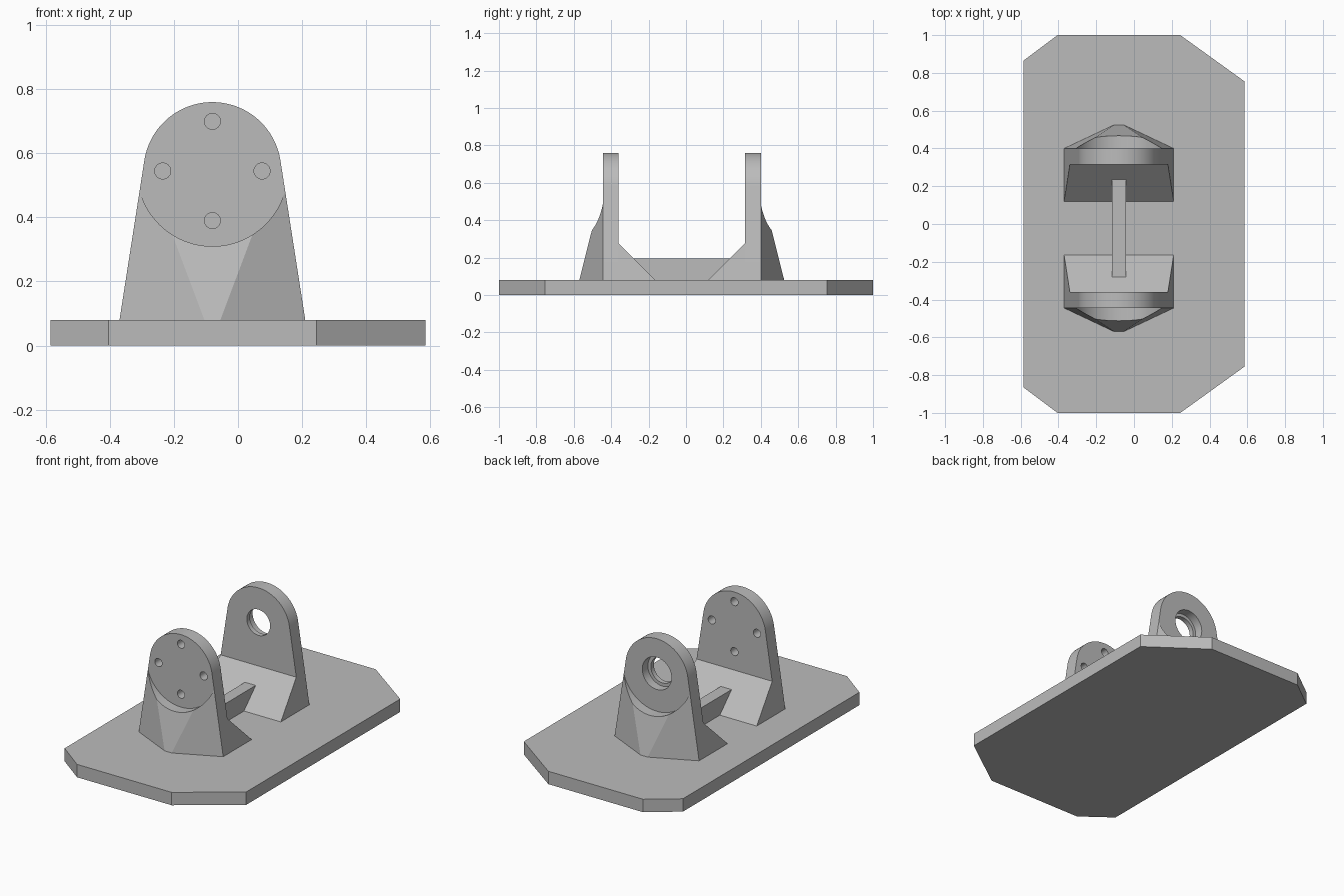
import bpy, bmesh
from math import sin, cos, pi, atan2, acos, hypot, radians
from mathutils import Matrix

if "Cube" in bpy.data.objects:
    bpy.data.objects.remove(bpy.data.objects["Cube"])

grey = bpy.data.materials.new("plain grey")
grey.use_nodes = True
grey.diffuse_color = (0.5, 0.5, 0.5, 1)
grey.node_tree.nodes["Principled BSDF"].inputs["Base Color"].default_value = (0.5, 0.5, 0.5, 1)

CX, CZ, R = -0.08, 0.545, 0.215        # lug centre and radius
FLOOR, FOOT = 0.08, 0.29               # base top, half width of lug foot
MID = -0.0225                          # mirror plane between the lugs
INNER, OUTER, TIP, TOE = 0.3375, 0.4225, 0.5475, 0.1425   # distances from MID

# Tangent point where the straight sides meet the round top
reach = hypot(FOOT, CZ - FLOOR)
tangent = atan2(FLOOR - CZ, FOOT) + acos(R / reach)
TX, TZ = R * cos(tangent), CZ + R * sin(tangent)


def half_width(z):
    return FOOT + (TX - FOOT) * (z - FLOOR) / (TZ - FLOOR)


def hull(name, points):
    """Solid convex part around a few points."""
    bm = bmesh.new()
    for p in points:
        bm.verts.new(p)
    bmesh.ops.convex_hull(bm, input=bm.verts)
    bmesh.ops.dissolve_limit(bm, angle_limit=radians(0.5), verts=bm.verts, edges=bm.edges)
    bmesh.ops.recalc_face_normals(bm, faces=bm.faces)
    mesh = bpy.data.meshes.new(name)
    bm.to_mesh(mesh)
    bm.free()
    mesh.materials.append(grey)
    ob = bpy.data.objects.new(name, mesh)
    bpy.context.collection.objects.link(ob)
    return ob


def drill(ob, x, z, radius, y0, y1, sides=96):
    """Cut a round hole along y."""
    bm = bmesh.new()
    spot = Matrix.Translation((x, (y0 + y1) / 2, z)) @ Matrix.Rotation(pi / 2, 4, 'X')
    bmesh.ops.create_cone(bm, cap_ends=True, segments=sides, radius1=radius,
                          radius2=radius, depth=abs(y1 - y0), matrix=spot)
    mesh = bpy.data.meshes.new("drill")
    bm.to_mesh(mesh)
    bm.free()
    mesh.materials.append(grey)
    cutter = bpy.data.objects.new("drill", mesh)
    cutter.hide_render = True
    bpy.context.collection.objects.link(cutter)
    mod = ob.modifiers.new("hole", 'BOOLEAN')
    mod.operation, mod.solver, mod.object = 'DIFFERENCE', 'EXACT', cutter
    select(ob)
    bpy.ops.object.modifier_apply(modifier=mod.name)
    bpy.data.objects.remove(cutter)


def select(ob):
    bpy.ops.object.select_all(action='DESELECT')
    ob.select_set(True)
    bpy.context.view_layer.objects.active = ob


def smooth(ob):
    select(ob)
    bpy.ops.object.shade_smooth_by_angle(angle=radians(25))


# Base plate with clipped corners
outline = [(-0.585, 0.865), (-0.405, 1), (0.245, 1), (0.585, 0.755)]
hull("base_plate", [(x, s * y, z) for x, y in outline for s in (-1, 1) for z in (0, FLOOR)])

for label, s in (("front", -1), ("back", 1)):
    def y(v):
        return MID + s * v

    # Upright lug: tapered sides with a round top
    arc = [tangent + (pi - 2 * tangent) * i / 64 for i in range(65)]
    profile = [(CX + R * cos(a), CZ + R * sin(a)) for a in arc]
    profile += [(CX - FOOT, FLOOR), (CX + FOOT, FLOOR)]
    lug = hull(label + "_lug", [(x, y(v), z) for x, z in profile for v in (INNER, OUTER)])
    if s < 0:
        # Four bolt holes
        for k in range(4):
            drill(lug, CX + 0.155 * cos(k * pi / 2), CZ + 0.155 * sin(k * pi / 2),
                  0.025, y(INNER - 0.05), y(OUTER + 0.05), 32)
    else:
        # Stepped bearing bore
        drill(lug, CX, CZ, 0.08, y(INNER - 0.05), y(OUTER + 0.05))
        drill(lug, CX, CZ, 0.1, y(INNER + 0.03), y(OUTER + 0.05))
    smooth(lug)

    # Faceted outer buttress, relieved around the round face
    points = []
    for m in (-1, 1):
        points += [(CX + m * FOOT, y(OUTER), FLOOR), (CX + m * 0.025, y(TIP), FLOOR),
                   (CX + m * TX, y(OUTER), TZ)]
    buttress = hull(label + "_buttress", points)
    drill(buttress, CX, CZ, 0.235, y(OUTER - 0.05), y(TIP + 0.1))
    smooth(buttress)

    # Sloping inner wedge
    top = FLOOR + INNER - TOE
    points = []
    for m in (-1, 1):
        points += [(CX + m * FOOT, y(TOE), FLOOR), (CX + m * FOOT, y(INNER), FLOOR),
                   (CX + m * half_width(top), y(INNER), top)]
    hull(label + "_wedge", points)

# Centre rib bridging the two wedges
RIB = 0.115
hull("centre_rib", [(CX + m * 0.037, MID + s * v, z) for m in (-1, 1) for s in (-1, 1)
                    for v, z in ((TOE, FLOOR), (TOE + RIB, FLOOR + RIB))])
